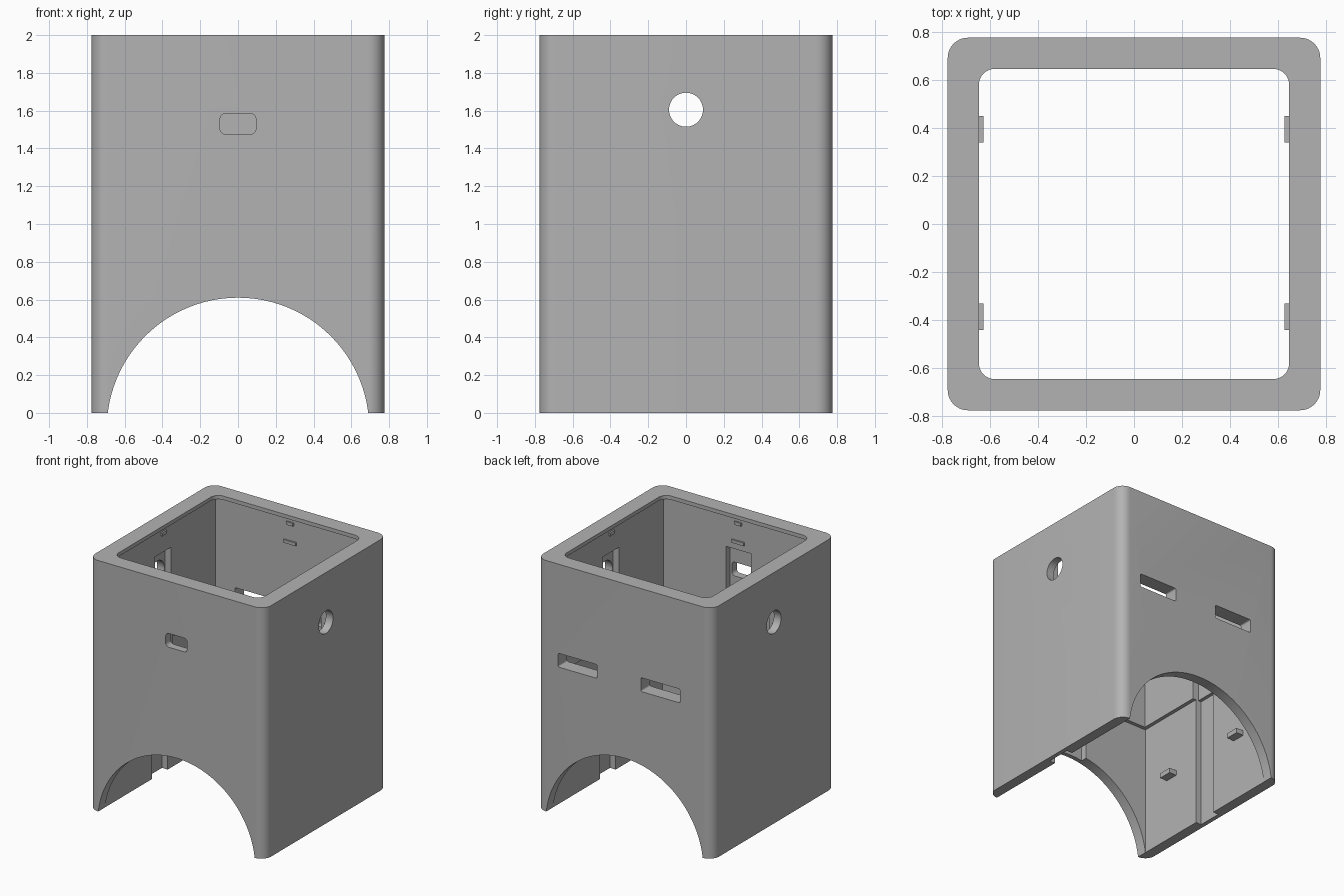
import bpy, bmesh, math
from mathutils import Vector

if "Cube" in bpy.data.objects:
    bpy.data.objects.remove(bpy.data.objects["Cube"])

grey = bpy.data.materials.new("plain grey")
grey.use_nodes = True
COLOUR = (0.45, 0.45, 0.45, 1)
grey.diffuse_color = COLOUR
grey.node_tree.nodes["Principled BSDF"].inputs["Base Color"].default_value = COLOUR

# Maps a flat outline (u, v) and a depth d to space, by extrusion axis
PLACE = {
    "x": lambda u, v, d: Vector((d, u, v)),
    "y": lambda u, v, d: Vector((u, d, v)),
    "z": lambda u, v, d: Vector((u, v, d)),
}


def rounded(u0, u1, v0, v1, r, steps=10):
    """Outline of a rectangle with rounded corners."""
    corners = [(u1 - r, v1 - r), (u0 + r, v1 - r), (u0 + r, v0 + r), (u1 - r, v0 + r)]
    pts = []
    for i, (cu, cv) in enumerate(corners):
        for k in range(steps + 1):
            a = math.pi / 2 * (i + k / steps)
            pts.append((cu + r * math.cos(a), cv + r * math.sin(a)))
    return pts


def circle(cu, cv, r, n):
    return [(cu + r * math.cos(2 * math.pi * i / n), cv + r * math.sin(2 * math.pi * i / n))
            for i in range(n)]


def prism(name, outline, axis, lo, hi):
    """Extrude an outline along an axis."""
    bm = bmesh.new()
    rings = [[bm.verts.new(PLACE[axis](u, v, d)) for u, v in outline] for d in (lo, hi)]
    bm.faces.new(rings[0])
    bm.faces.new(rings[1])
    n = len(outline)
    for i in range(n):
        j = (i + 1) % n
        bm.faces.new((rings[0][i], rings[0][j], rings[1][j], rings[1][i]))
    bmesh.ops.recalc_face_normals(bm, faces=bm.faces)
    mesh = bpy.data.meshes.new(name)
    bm.to_mesh(mesh)
    bm.free()
    mesh.materials.append(grey)
    obj = bpy.data.objects.new(name, mesh)
    bpy.context.collection.objects.link(obj)
    return obj


def box(name, x0, x1, y0, y1, z0, z1):
    return prism(name, [(x0, y0), (x1, y0), (x1, y1), (x0, y1)], "z", z0, z1)


def cut(target, cutter):
    """Subtract a cutter from the target and discard it."""
    mod = target.modifiers.new("cut", "BOOLEAN")
    mod.operation = "DIFFERENCE"
    mod.solver = "EXACT"
    mod.object = cutter
    bpy.context.view_layer.objects.active = target
    bpy.ops.object.modifier_apply(modifier=mod.name)
    bpy.data.objects.remove(cutter)


HALF = 0.775      # outer half width
LOWER = 0.69      # lower cavity half width
UPPER = 0.66      # upper cavity half width
MOUTH = 0.645     # rim opening half width
STEP = 1.06       # height where the wall thickens

# Outer shell with rounded vertical edges
housing = prism("housing", rounded(-HALF, HALF, -HALF, HALF, 0.085), "z", 0, 2)

# Stepped cavity and rounded mouth in the top rim
cut(housing, box("lower_cavity", -LOWER, LOWER, -LOWER, LOWER, -0.1, STEP))
cut(housing, box("upper_cavity", -UPPER, UPPER, -UPPER, UPPER, 1, 1.97))
cut(housing, prism("mouth", rounded(-MOUTH, MOUTH, -MOUTH, MOUTH, 0.065), "z", 1.9, 2.1))

# Inner channels down the side walls and the front wall
for depth, inner, z0, lift in ((0.74, 0.6, -0.1, 0), (0.712, 0.6, 1, 1)):
    for s in (-1, 1):
        xa, xb = sorted((s * inner, s * depth))
        cut(housing, box("side_channel", xa, xb, -0.1, 0.1, z0, 1.78 if lift else STEP))
    cut(housing, box("front_channel", -0.11, 0.11, -depth, -inner, z0, 1.72 if lift else STEP))

# Arch through front and back
cut(housing, prism("arch", circle(0, -0.085, 0.695, 96), "y", -1, 1))

# Round holes in both sides
cut(housing, prism("side_hole", circle(0, 1.605, 0.09, 40), "x", -1, 1))

# Front port and the two back slots
cut(housing, prism("front_port", rounded(-0.095, 0.095, 1.475, 1.585, 0.03), "y", -1, -0.6))
for x0, x1 in ((-0.49, -0.145), (0.24, 0.585)):
    cut(housing, prism("back_slot", rounded(x0, x1, 1.18, 1.29, 0.012, 4), "y", 0.6, 1))

bpy.ops.object.select_all(action="DESELECT")
housing.select_set(True)
bpy.context.view_layer.objects.active = housing
bpy.ops.object.shade_smooth_by_angle(angle=math.radians(30))

# Clips on the lower side walls
for s, side in ((1, "left"), (-1, "right")):
    for y0, y1, end in ((0.34, 0.45, "back"), (-0.44, -0.33, "front")):
        xa, xb = sorted((s * 0.625, s * 0.7))
        box(f"{side}_{end}_clip", xa, xb, y0, y1, 0.51, 0.55)

# Small snap nubs under the rim
for s, end, side in ((1, "back", "left"), (-1, "front", "right")):
    a, b = sorted((s * 0.646, s * 0.67))
    box(f"{end}_rim_nub", -0.03, 0.03, a, b, 1.92, 1.945)
    box(f"{side}_rim_nub", a, b, -0.03, 0.03, 1.92, 1.945)
    box(f"{end}_lower_nub", -0.055, 0.055, a, b, 1.77, 1.795)
